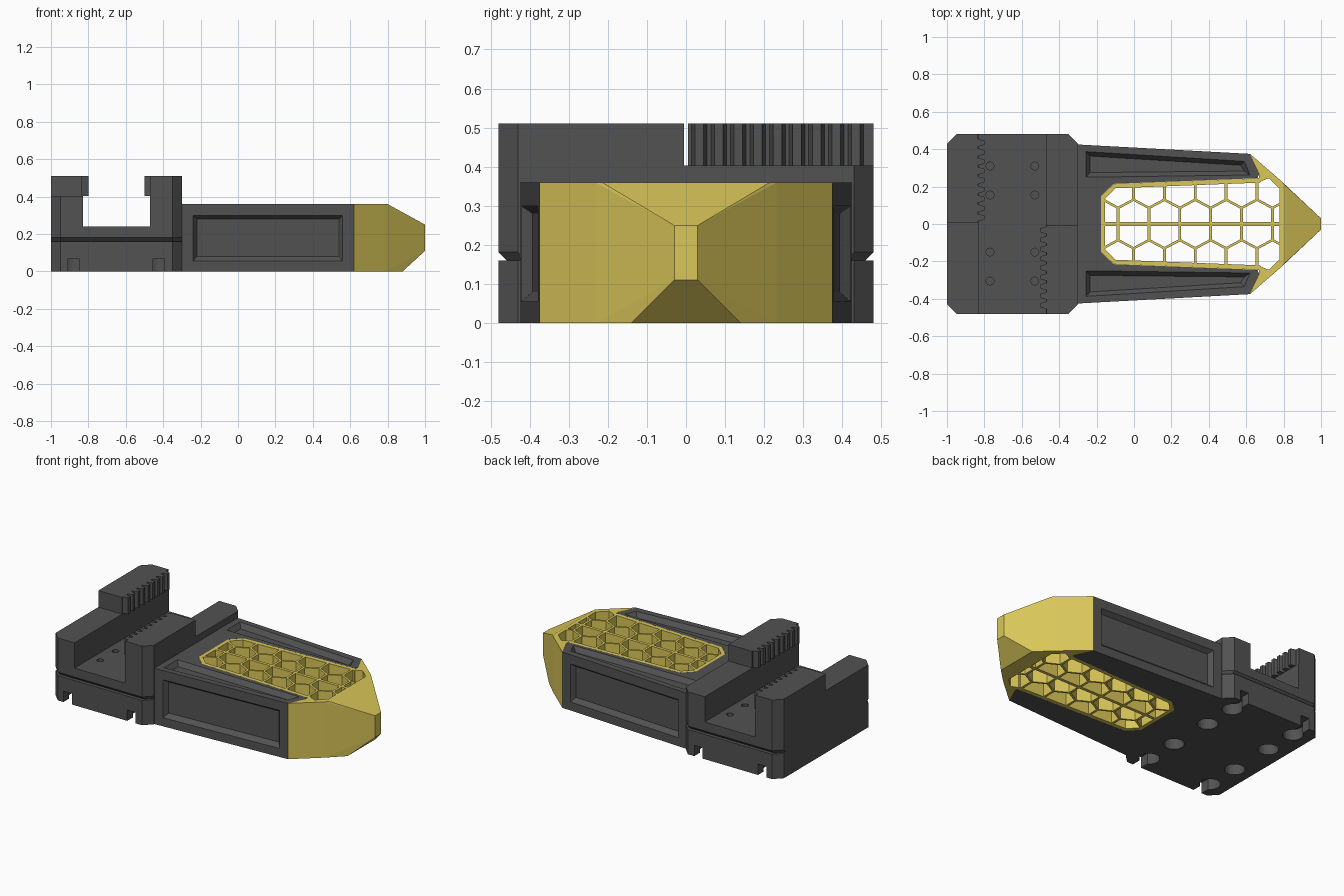
import bpy, bmesh, math
from mathutils import Vector

if "Cube" in bpy.data.objects:
    bpy.data.objects.remove(bpy.data.objects["Cube"])

def material(name, rgb):
    m = bpy.data.materials.new(name)
    m.diffuse_color = (*rgb, 1)
    m.use_nodes = True
    m.node_tree.nodes["Principled BSDF"].inputs["Base Color"].default_value = m.diffuse_color
    return m

GREY = material("dark grey", (0.085, 0.085, 0.085))
YELLOW = material("mustard yellow", (0.70, 0.57, 0.10))

def finish(name, bm, mat=None):
    bmesh.ops.recalc_face_normals(bm, faces=bm.faces)
    me = bpy.data.meshes.new(name)
    bm.to_mesh(me)
    bm.free()
    if mat:
        me.materials.append(mat)
    ob = bpy.data.objects.new(name, me)
    bpy.context.collection.objects.link(ob)
    return ob

def loft(name, rings, mat=None):
    """Closed solid through rings of equal point count."""
    bm = bmesh.new()
    vs = [[bm.verts.new(p) for p in r] for r in rings]
    n = len(vs[0])
    for a, b in zip(vs, vs[1:]):
        for i in range(n):
            j = (i + 1) % n
            bm.faces.new((a[i], a[j], b[j], b[i]))
    bm.faces.new(vs[0][::-1])
    bm.faces.new(vs[-1])
    return finish(name, bm, mat)

def prism(name, pts, z0, z1, mat=None):
    return loft(name, [[(x, y, z) for x, y in pts] for z in (z0, z1)], mat)

def circle(cx, cy, r, n=24):
    return [(cx + r * math.cos(2 * math.pi * i / n), cy + r * math.sin(2 * math.pi * i / n)) for i in range(n)]

def rect(x0, x1, y0, y1):
    return [(x0, y0), (x1, y0), (x1, y1), (x0, y1)]

def cut(ob, cutter):
    m = ob.modifiers.new("cut", 'BOOLEAN')
    m.operation, m.solver, m.object = 'DIFFERENCE', 'EXACT', cutter
    me = bpy.data.meshes.new_from_object(ob.evaluated_get(bpy.context.evaluated_depsgraph_get()))
    ob.modifiers.clear()
    ob.data = me
    bpy.data.objects.remove(cutter)

def mirrored(half):
    """Outline from its +y half, listed from back to front or the reverse."""
    return half + [(x, -y) for x, y in reversed(half)]

# Base block with side groove
octagon = mirrored([(-1, 0.43), (-0.95, 0.48), (-0.35, 0.48), (-0.30, 0.43)])
ring = lambda z, d: [(x, y - math.copysign(d, y), z) for x, y in octagon]
base = loft("base_block", [ring(0, 0), ring(0.16, 0), ring(0.16, 0.022), ring(0.182, 0), ring(0.24, 0)], GREY)

# Sockets under the base (outer ones open through the sides) and floor holes
for x in (-0.88, -0.425):
    for s in (1, -1):
        for y in (0.15, 0.37):
            cut(base, prism("socket", circle(x, s * y, 0.06), -0.1, 0.07))
        cut(base, prism("slot", rect(x - 0.03, x + 0.03, *sorted((s * 0.36, s * 0.6))), -0.1, 0.07))
for x in (-0.77, -0.53):
    for y in (0.31, 0.155, -0.15, -0.305):
        cut(base, prism("floor_hole", circle(x, y, 0.021, 16), 0.19, 0.3))

# Two jaws: low wall plus toothed upper half, second one turned half way round
wall = [(-1, -0.43), (-0.95, -0.48), (-0.83, -0.48), (-0.83, 0.48), (-0.95, 0.48), (-1, 0.43)]
toothed = [(-1, 0.005), (-0.833, 0.005)]
for k in range(9):
    c = 0.034 + 0.05 * k
    toothed += [(-0.833, c - 0.02), (-0.80, c - 0.011), (-0.80, c + 0.011), (-0.833, c + 0.02)]
toothed += [(-0.833, 0.48), (-0.95, 0.48), (-1, 0.43)]
turn = lambda pts: [(-1.3 - x, -y) for x, y in pts]
for label, f in (("back", lambda p: p), ("front", turn)):
    prism(label + "_jaw_wall", f(wall), 0.24, 0.403, GREY)
    prism(label + "_toothed_jaw", f(toothed), 0.403, 0.51, GREY)

# Tapered body, U-shaped around the grid opening
body = prism("body", mirrored([(-0.176, 0.15), (-0.11, 0.215), (0.66, 0.245), (0.67, 0.27),
                               (0.62, 0.375), (-0.30, 0.425)][::-1]), 0, 0.36, GREY)
side_y = lambda x: 0.425 - (x + 0.3) * 0.05 / 0.92
for s in (1, -1):
    # sunken side panel
    rings = []
    for x0, x1, z0, z1, off in ((-0.24, 0.56, 0.055, 0.30, 0.02), (-0.24, 0.56, 0.055, 0.30, 0),
                                (-0.22, 0.54, 0.08, 0.28, -0.028)):
        rings.append([(x, s * (side_y(x) + off), z) for x, z in rect(x0, x1, z0, z1)])
    cut(body, loft("side_recess", rings))
    # sunken top panel
    outer = [(-0.257, 0.387), (0.59, 0.335), (0.62, 0.262), (-0.257, 0.25)]
    inner = [(-0.235, 0.363), (0.57, 0.314), (0.59, 0.283), (-0.235, 0.275)]
    cut(body, loft("top_recess", [[(x, s * y, z) for x, y in p]
                                  for p, z in ((outer, 0.4), (outer, 0.36), (inner, 0.33))]))

# Faceted nose, hollowed behind
bm = bmesh.new()
for s in (1, -1):
    for p in ((0.62, 0.375, 0), (0.62, 0.375, 0.36), (0.785, 0.232, 0), (0.785, 0.232, 0.36),
              (0.80, 0.215, 0.36), (0.88, 0.14, 0), (1, 0.03, 0.11), (1, 0.03, 0.25)):
        bm.verts.new((p[0], s * p[1], p[2]))
bmesh.ops.convex_hull(bm, input=bm.verts)
bmesh.ops.dissolve_limit(bm, angle_limit=0.01, verts=bm.verts, edges=bm.edges)
nose = finish("nose", bm, YELLOW)
cut(nose, prism("hollow", mirrored([(0.60, 0.417), (0.67, 0.27), (0.665, 0.222), (0.72, 0.245), (0.778, 0.19)]),
                -0.1, 0.5))

# Honeycomb grid and its rim, made of upright strips
grid = bmesh.new()
def strip(a, b, t):
    a, b = Vector(a), Vector(b)
    d = (b - a).normalized()
    n = Vector((-d.y, d.x)) * t / 2
    a, b = a - d * t * 0.25, b + d * t * 0.25
    lo, hi = ([grid.verts.new((p.x, p.y, z)) for p in (a - n, b - n, b + n, a + n)] for z in (0, 0.36))
    for i in range(4):
        j = (i + 1) % 4
        grid.faces.new((lo[i], lo[j], hi[j], hi[i]))
    grid.faces.new(lo[::-1])
    grid.faces.new(hi)

strip((-0.165, 0), (0.785, 0), 0.02)
strip((-0.165, -0.143), (-0.165, 0.143), 0.022)
for s in (1, -1):
    strip((0.67, s * 0.233), (-0.103, s * 0.203), 0.024)
    strip((-0.103, s * 0.203), (-0.165, s * 0.143), 0.024)
    strip((-0.085, s * 0.086), (-0.165, s * 0.13), 0.013)
    for k in range(6):
        x = -0.085 + 0.165 * k
        strip((x, 0), (x, s * 0.086), 0.015)
        if k < 5:
            m = x + 0.0825
            strip((x, s * 0.086), (m, s * 0.13), 0.013)
            strip((m, s * 0.13), (x + 0.165, s * 0.086), 0.013)
            strip((m, s * 0.13), (m, s * (0.205 + 0.039 * (m + 0.1))), 0.015)
        else:
            strip((x, s * 0.086), (0.785, s * 0.11), 0.013)
finish("honeycomb_grid", grid, YELLOW)
